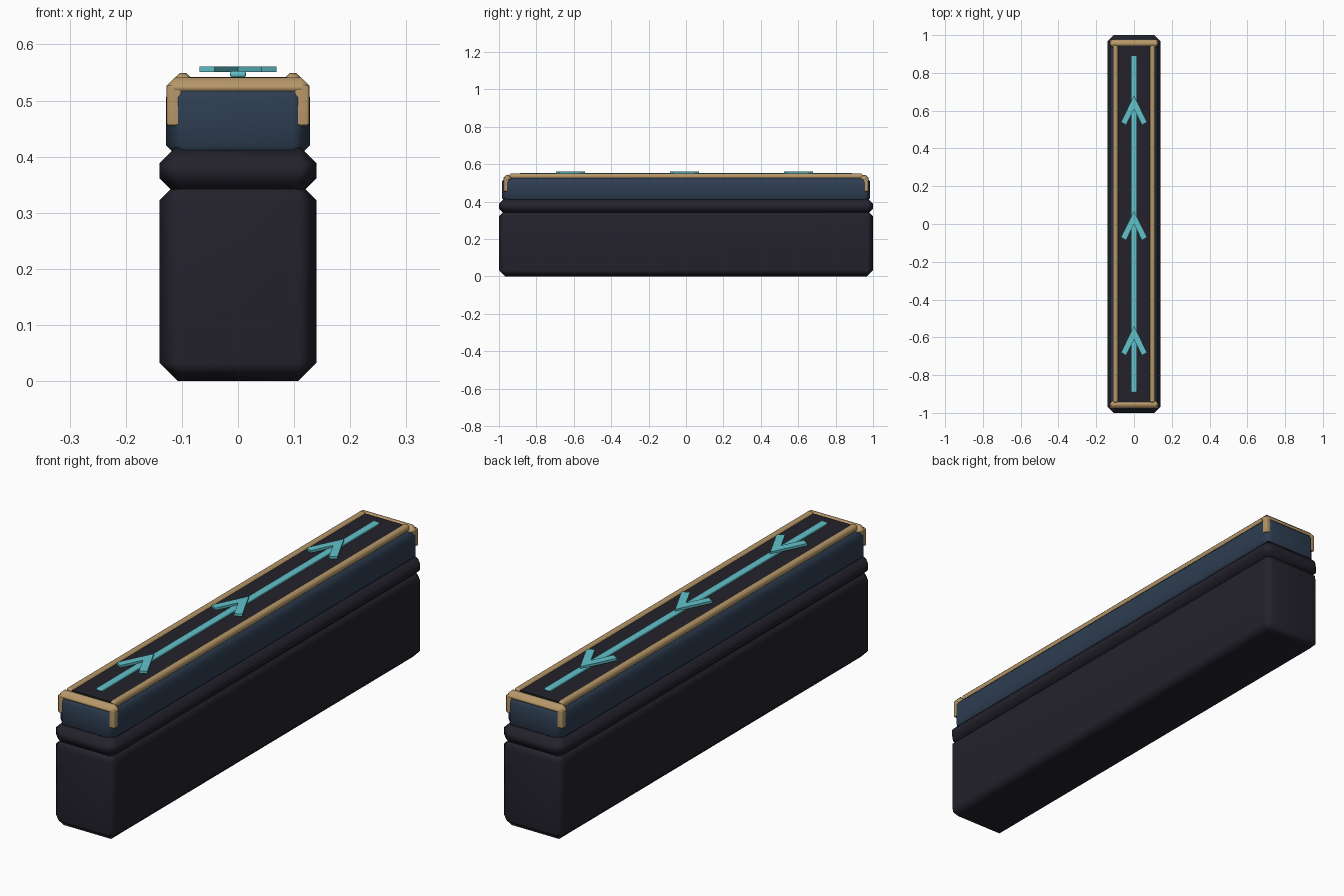
import bpy, bmesh
from mathutils import Matrix

if "Cube" in bpy.data.objects:
    bpy.data.objects.remove(bpy.data.objects["Cube"], do_unlink=True)


def material(name, rgb):
    m = bpy.data.materials.new(name)
    m.use_nodes = True
    m.diffuse_color = (*rgb, 1)
    bsdf = m.node_tree.nodes["Principled BSDF"]
    bsdf.inputs["Base Color"].default_value = (*rgb, 1)
    bsdf.inputs["Roughness"].default_value = 0.7
    return m


charcoal = material("charcoal", (0.017, 0.016, 0.025))
navy = material("navy blue", (0.027, 0.047, 0.082))
gold = material("dull gold", (0.47, 0.31, 0.14))
cyan = material("cyan", (0.12, 0.54, 0.59))


def finish(name, bm, mat):
    bmesh.ops.recalc_face_normals(bm, faces=bm.faces)
    mesh = bpy.data.meshes.new(name)
    bm.to_mesh(mesh)
    bm.free()
    mesh.materials.append(mat)
    ob = bpy.data.objects.new(name, mesh)
    bpy.context.collection.objects.link(ob)
    return ob


def box(name, xs, ys, zs, mat, bevel=0.0):
    """Chamfered box between the given limits, with softly shaded chamfers."""
    bm = bmesh.new()
    spans = (xs, ys, zs)
    size = [b - a for a, b in spans]
    mid = [(a + b) / 2 for a, b in spans]
    bmesh.ops.create_cube(bm, size=1, matrix=Matrix.Translation(mid) @ Matrix.Diagonal((*size, 1)))
    if bevel:
        bmesh.ops.bevel(bm, geom=bm.edges[:], offset=bevel, segments=1,
                        affect='EDGES', clamp_overlap=True)
        for f in bm.faces:
            f.smooth = True
    ob = finish(name, bm, mat)
    if bevel:
        ob.modifiers.new("weighted_normals", 'WEIGHTED_NORMAL')
    return ob


def span(lo, hi, side):
    return tuple(sorted((lo * side, hi * side)))


# Main body: base, collar and upper block
box("base", (-0.14, 0.14), (-1, 1), (0, 0.355), charcoal, 0.033)
box("collar", (-0.14, 0.14), (-1, 1), (0.33, 0.42), charcoal, 0.032)
box("upper_block", (-0.128, 0.128), (-0.985, 0.985), (0.39, 0.536), navy, 0.03)
box("top_panel", (-0.09, 0.09), (-0.94, 0.94), (0.525, 0.542), charcoal)

# Gold trim: side rails, end bars and corner legs
for side, x_name in ((1, "left"), (-1, "right")):
    box(f"{x_name}_rail", span(0.084, 0.112, side), (-0.945, 0.945),
        (0.52, 0.549), gold, 0.008)
for end, y_name in ((-1, "front"), (1, "back")):
    box(f"{y_name}_end_bar", (-0.127, 0.127), span(0.934, 0.976, end),
        (0.505, 0.541), gold, 0.014)
    for side, x_name in ((1, "left"), (-1, "right")):
        box(f"{y_name}_{x_name}_corner_leg", span(0.1, 0.127, side),
            span(0.948, 0.976, end), (0.455, 0.528), gold, 0.004)

# Centre stripe
box("centre_stripe", (-0.014, 0.014), (-0.89, 0.89), (0.541, 0.553), cyan, 0.003)

# Direction arrows along the stripe
half = [(0.069, -0.07), (0.042, -0.086)]
outline = [(0, 0.07), *half, (0, 0), *[(-x, y) for x, y in reversed(half)]]
for i, place in enumerate(("front", "middle", "back")):
    bm = bmesh.new()
    offset = (i - 1) * 0.61
    face = bm.faces.new([bm.verts.new((x, y + offset, 0.551)) for x, y in outline])
    top = bmesh.ops.extrude_face_region(bm, geom=[face])["geom"]
    bmesh.ops.translate(bm, vec=(0, 0, 0.01),
                        verts=[v for v in top if isinstance(v, bmesh.types.BMVert)])
    finish(f"{place}_arrow", bm, cyan)
